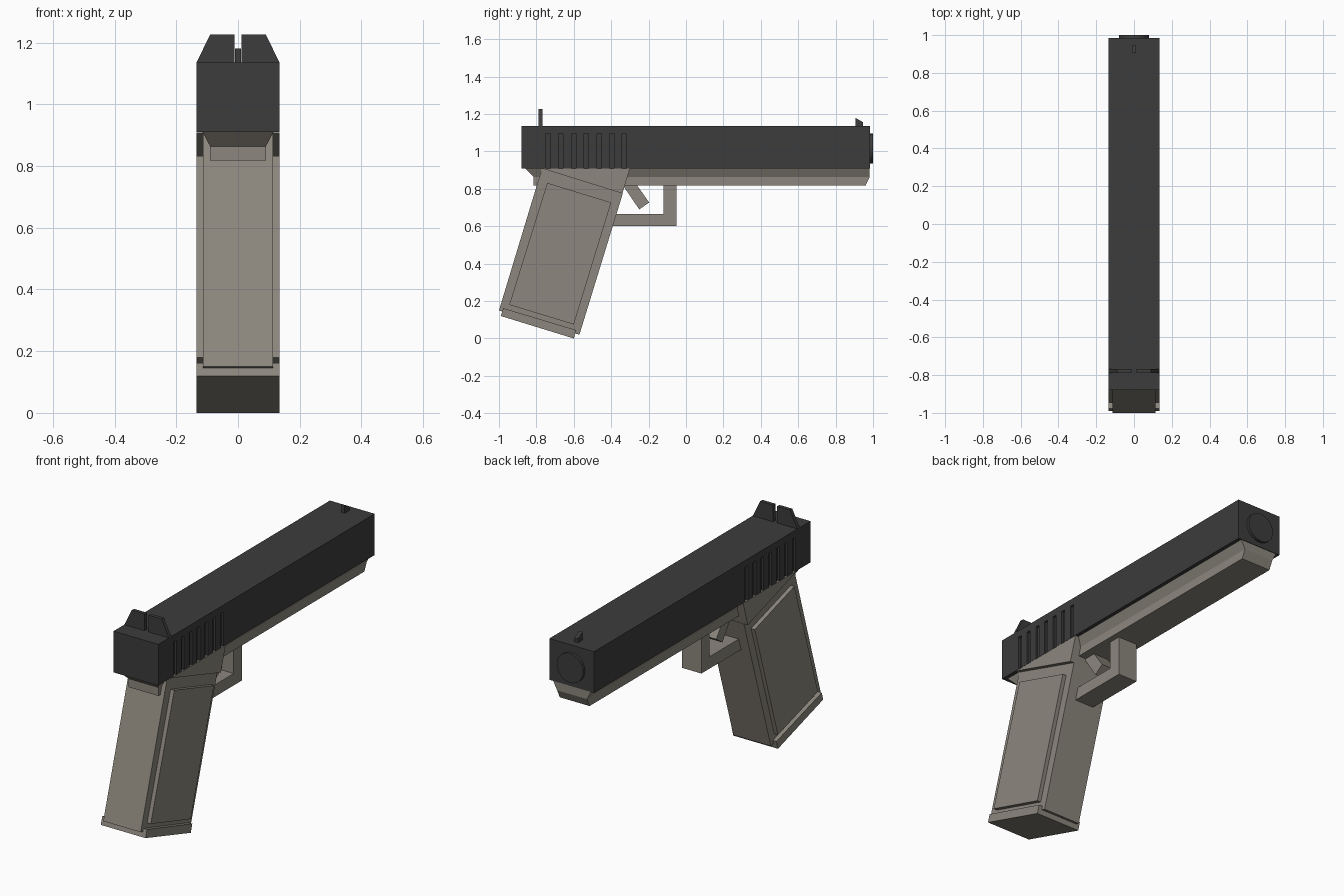
import bpy, bmesh, math

if "Cube" in bpy.data.objects:
    bpy.data.objects.remove(bpy.data.objects["Cube"])


def material(name, rgb):
    m = bpy.data.materials.new(name)
    m.diffuse_color = (*rgb, 1)
    m.use_nodes = True
    m.node_tree.nodes["Principled BSDF"].inputs["Base Color"].default_value = m.diffuse_color
    return m


DARK = material("charcoal", (0.045, 0.045, 0.045))
TAUPE = material("taupe", (0.262, 0.24, 0.205))


def finish(name, bm, mat):
    bmesh.ops.recalc_face_normals(bm, faces=bm.faces[:])
    me = bpy.data.meshes.new(name)
    bm.to_mesh(me)
    bm.free()
    me.materials.append(mat)
    ob = bpy.data.objects.new(name, me)
    bpy.context.collection.objects.link(ob)
    return ob


def loft(bm, rings):
    """Closed solid through rings of equal point count."""
    vs = [[bm.verts.new(p) for p in r] for r in rings]
    n = len(vs[0])
    bm.faces.new(vs[0])
    bm.faces.new(vs[-1])
    for a, b in zip(vs, vs[1:]):
        for i in range(n):
            j = (i + 1) % n
            bm.faces.new((a[i], a[j], b[j], b[i]))


def side_part(name, pts, half, mat):
    """Side outline (y, z) extruded symmetrically across x."""
    bm = bmesh.new()
    loft(bm, [[(s * half, y, z) for y, z in pts] for s in (-1, 1)])
    return finish(name, bm, mat)


def rect(x0, x1, y0, y1, z):
    return [(x0, y0, z), (x1, y0, z), (x1, y1, z), (x0, y1, z)]


# Slide with vertical grip grooves cut into both sides
slide = side_part("slide", [(-.88, .91), (.985, .91), (.985, 1.135), (-.88, 1.135)], .135, DARK)
bm = bmesh.new()
for i in range(7):
    y = -.737 + i * .068
    for s in (-1, 1):
        x0, x1 = sorted((s * .123, s * .16))
        loft(bm, [rect(x0, x1, y - .012, y + .012, z) for z in (.88, 1.096)])
cutter = finish("groove_cutter", bm, DARK)
cutter.hide_render = True
mod = slide.modifiers.new("grooves", "BOOLEAN")
mod.operation = "DIFFERENCE"
mod.solver = "EXACT"
mod.object = cutter
bpy.context.view_layer.objects.active = slide
bpy.ops.object.modifier_apply(modifier=mod.name)
bpy.data.objects.remove(cutter)

# Round muzzle disc
bm = bmesh.new()
N = 24
loft(bm, [[(.08 * math.cos(2 * math.pi * i / N), y, 1.015 + .08 * math.sin(2 * math.pi * i / N))
           for i in range(N)] for y in (.97, 1.0)])
finish("muzzle_disc", bm, DARK)

# Sights
side_part("front_sight", [(.905, 1.13), (.945, 1.13), (.945, 1.157), (.905, 1.18)], .01, DARK)
bm = bmesh.new()
for s in (-1, 1):
    loft(bm, [[(s * x, y, z) for x, z in ((.012, 1.134), (.135, 1.134), (.09, 1.226), (.012, 1.226))]
              for y in (-.788, -.768)])
finish("rear_sight", bm, DARK)

# Lower frame, tapered under the slide
bm = bmesh.new()
loft(bm, [rect(-.115, .115, -.86, .982, .91),
          rect(-.09, .09, -.815, .982, .863),
          rect(-.09, .09, -.815, .96, .817)])
finish("lower_frame", bm, TAUPE)

# Grip: collar, core, raised panels and base plate
side_part("grip_collar", [(-.77, .909), (-.34, .775), (-.30, .909)], .135, TAUPE)
side_part("grip_core", [(-.77, .91), (-1.0, .15), (-.57, .02), (-.338, .775)], .113, TAUPE)
side_part("grip_panels", [(-.742, .832), (-.945, .18), (-.60, .075), (-.40, .727)], .135, TAUPE)
side_part("grip_base", [(-.977, .162), (-.99, .12), (-.60, 0), (-.587, .045)], .135, TAUPE)

# Trigger and its guard
side_part("trigger", [(-.345, .83), (-.27, .83), (-.197, .727), (-.25, .69)], .045, TAUPE)
side_part("trigger_guard", [(-.42, .6), (-.05, .6), (-.05, .82), (-.12, .82), (-.12, .665), (-.42, .665)],
          .058, TAUPE)
